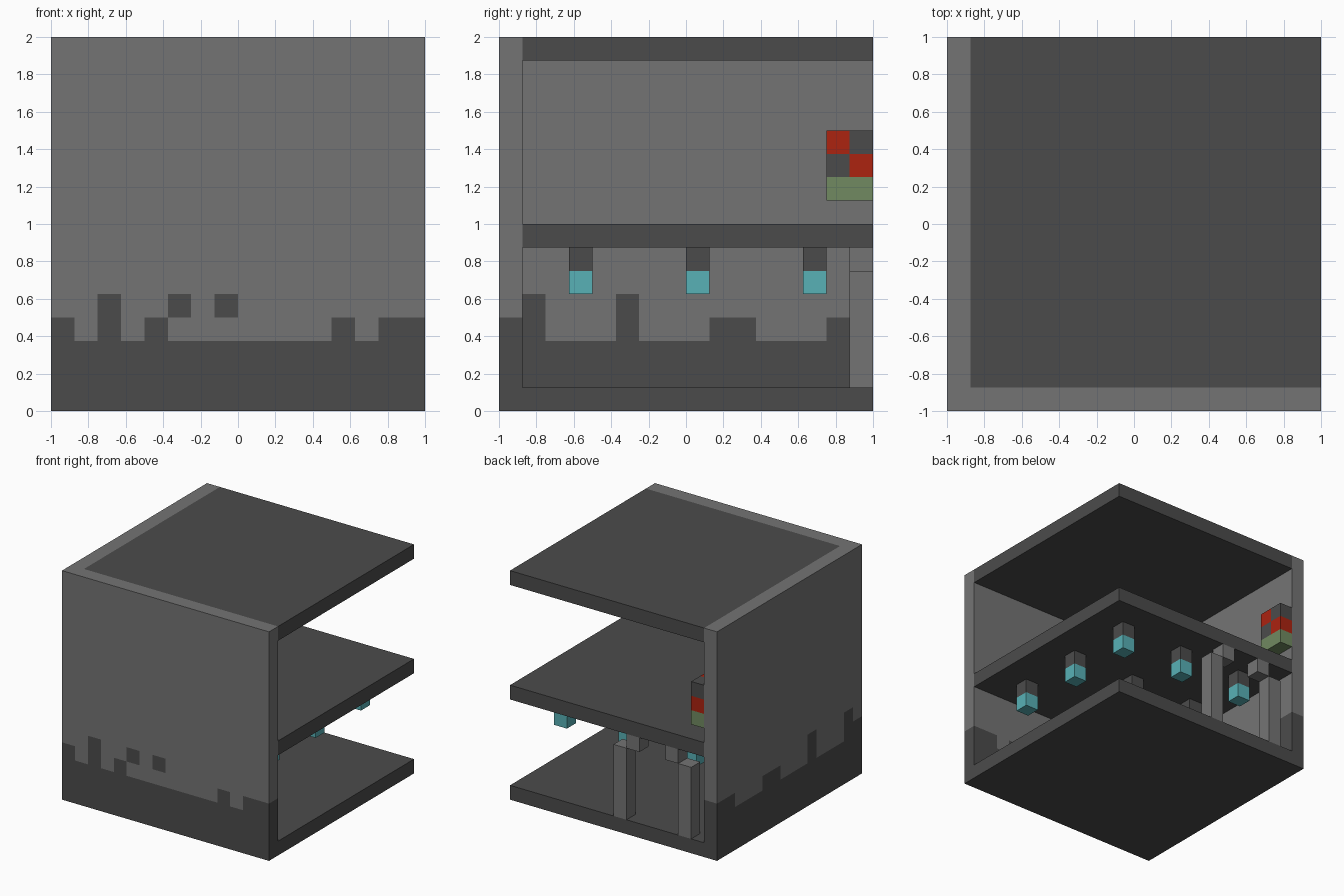
import bpy
import bmesh
from mathutils import Vector

cube = bpy.data.objects.get("Cube")
if cube:
    bpy.data.objects.remove(cube, do_unlink=True)

U = 0.125   # one block; the model is 16 blocks along each side
N = 16


def make_material(name, rgb):
    """Material from 0-255 display values, stored as linear."""
    lin = [((c / 255 + 0.055) / 1.055) ** 2.4 for c in rgb] + [1.0]
    mat = bpy.data.materials.new(name)
    mat.use_nodes = True
    mat.diffuse_color = lin
    mat.node_tree.nodes["Principled BSDF"].inputs["Base Color"].default_value = lin
    return mat


light = make_material("light grey", (116, 116, 116))
dark = make_material("dark grey", (75, 75, 75))
cyan = make_material("cyan", (88, 177, 182))
red = make_material("red", (172, 35, 16))
green = make_material("moss green", (113, 138, 97))


def grid_to_world(p):
    return Vector((p[0] - N / 2, p[1] - N / 2, p[2])) * U


def box(name, lo, hi, mats, cuts=(), rule=None):
    """Box between two block corners; cuts are (axis, block) planes."""
    a, b = grid_to_world(lo), grid_to_world(hi)
    bm = bmesh.new()
    bmesh.ops.create_cube(bm, size=1)
    for v in bm.verts:
        v.co = (a + b) / 2 + v.co * (b - a)
    for axis, at in cuts:
        normal = Vector([float(i == axis) for i in range(3)])
        point = grid_to_world([at] * 3)
        bmesh.ops.bisect_plane(bm, geom=bm.verts[:] + bm.edges[:] + bm.faces[:],
                               plane_co=point, plane_no=normal)
    if rule:
        for f in bm.faces:
            c = f.calc_center_median() / U
            f.material_index = rule(c.x + N / 2, c.y + N / 2, c.z)
    mesh = bpy.data.meshes.new(name)
    bm.to_mesh(mesh)
    bm.free()
    for m in mats:
        mesh.materials.append(m)
    ob = bpy.data.objects.new(name, mesh)
    bpy.context.collection.objects.link(ob)
    return ob


# Walls with an uneven dark base; each digit is the base height of one column
def wall(name, lo, hi, axis, heights, spots=()):
    def rule(*c):
        col = min(int(c[axis]), N - 1)
        return int(c[2] < int(heights[col]) or (col in spots and 4 < c[2] < 5))
    cuts = [(axis, i) for i in range(lo[axis] + 1, hi[axis])]
    cuts += [(2, z) for z in (3, 4, 5)]
    box(name, lo, hi, [light, dark], cuts, rule)


wall("front_wall", (0, 0, 0), (N, 1, N), 0, "4353433333334344", spots=(5, 7))
wall("side_wall", (0, 1, 0), (1, N, N), 1, "4533353334433344")

# Floor, middle floor and roof
for name, z in (("ground_floor", 0), ("upper_floor", 7), ("roof", 15)):
    box(name, (1, 1, z), (N, N, z + 1), [dark])

# Hanging lamps in a three by three grid
for x in (3, 8, 13):
    for y in (3, 8, 13):
        box("lamp_mount", (x, y, 6), (x + 1, y + 1, 7), [dark])
        box("lamp_glow", (x, y, 5), (x + 1, y + 1, 6), [cyan])

# Doorway: two posts with corbels stepping inward under the upper floor
for side, post, corbel in (("left", 7, 6), ("right", 2, 3)):
    box(side + "_door_post", (post, 15, 1), (post + 1, N, 6), [light])
    box(side + "_door_corbel", (corbel, 15, 6), (corbel + 1, N, 7), [light])


# Wall panel: green base below a red and dark checker
def checker(x, y, z):
    if z < 10:
        return 2
    return int((z < 11) == (y < 15))


box("wall_panel", (1, 14, 9), (2, N, 12), [red, dark, green],
    [(1, 15), (2, 10), (2, 11)], checker)
